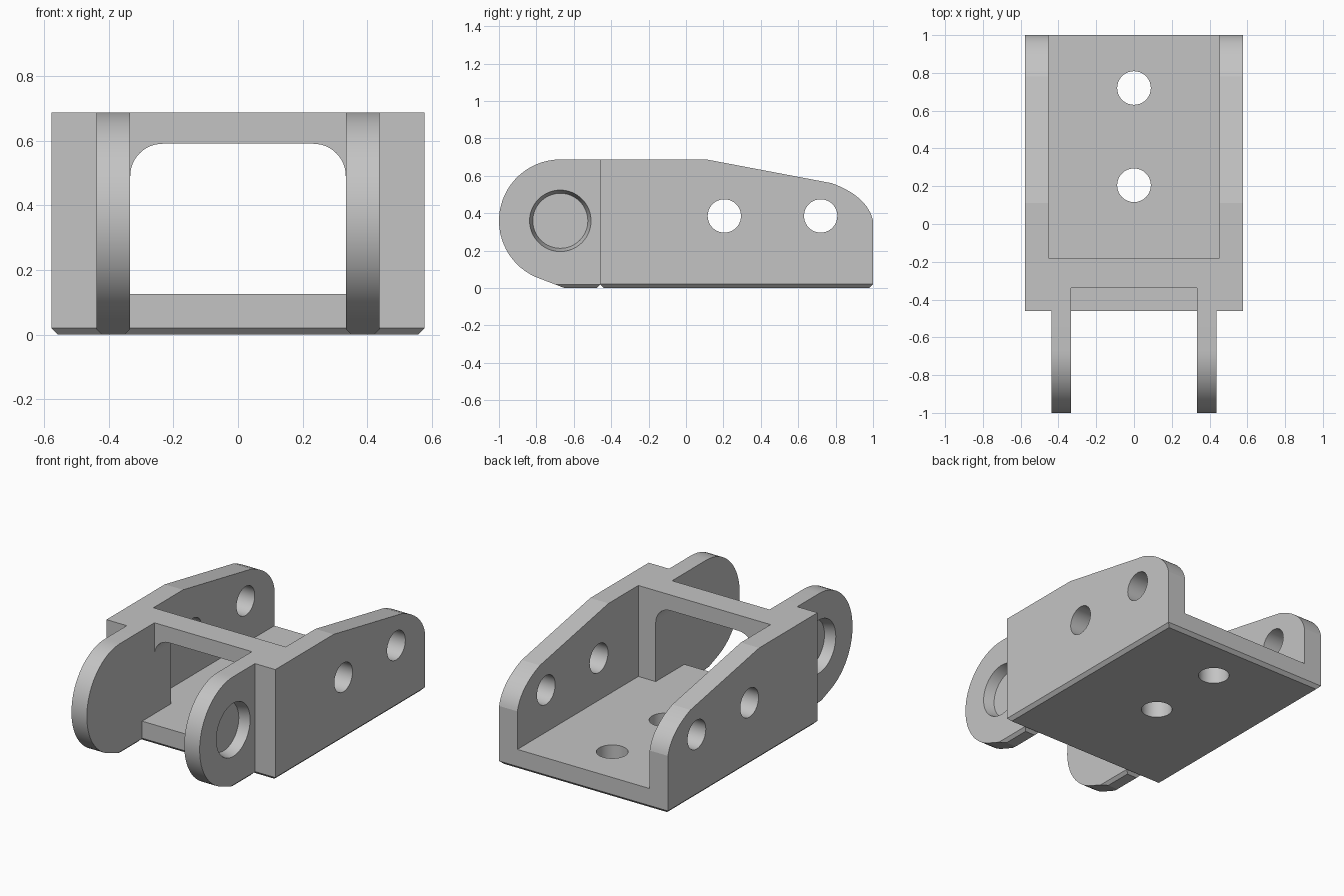
import bpy, bmesh, math
from mathutils import Vector

cube = bpy.data.objects.get("Cube")
if cube:
    bpy.data.objects.remove(cube, do_unlink=True)

GREY = (0.55, 0.55, 0.55, 1)
metal = bpy.data.materials.new("plain grey")
metal.use_nodes = True
metal.diffuse_color = GREY
metal.node_tree.nodes["Principled BSDF"].inputs["Base Color"].default_value = GREY


def make_object(name, bm):
    bmesh.ops.recalc_face_normals(bm, faces=bm.faces)
    mesh = bpy.data.meshes.new(name)
    bm.to_mesh(mesh)
    bm.free()
    mesh.materials.append(metal)
    obj = bpy.data.objects.new(name, mesh)
    bpy.context.collection.objects.link(obj)
    return obj


def prism(name, points, start, depth, chamfer=0):
    """Extrude a closed outline from the point list along the depth vector."""
    bm = bmesh.new()
    face = bm.faces.new([bm.verts.new(Vector(p) + Vector(start)) for p in points])
    new = bmesh.ops.extrude_face_region(bm, geom=[face])["geom"]
    bmesh.ops.translate(bm, vec=depth, verts=[v for v in new if isinstance(v, bmesh.types.BMVert)])
    if chamfer:
        # Chamfer only the outline of the underside
        bmesh.ops.recalc_face_normals(bm, faces=bm.faces)
        base = [f for f in bm.faces if all(v.co.z < 0.001 for v in f.verts)]
        edges = [e for f in base for e in f.edges
                 if all(g in base or g.normal.z > -0.5 for g in e.link_faces)]
        bmesh.ops.bevel(bm, geom=edges, offset=chamfer, segments=1, affect='EDGES')
    return make_object(name, bm)


def box(name, low, high):
    (x, y, z), (a, b, c) = low, high
    outline = [(x, y, z), (a, y, z), (a, b, z), (x, b, z)]
    return prism(name, outline, (0, 0, 0), (0, 0, c - z))


def circle(center, radius, axis, count=64):
    """Points of a circle around the x or z axis."""
    pts = []
    for i in range(count):
        t = math.tau * i / count
        u, v = radius * math.cos(t), radius * math.sin(t)
        pts.append(Vector(center) + Vector((0, u, v) if axis == 'x' else (u, v, 0)))
    return pts


def cone(name, center, r1, r2, depth):
    """Tapered plug running along x."""
    bm = bmesh.new()
    rings = [[bm.verts.new(p) for p in circle(c, r, 'x')]
             for c, r in ((center, r1), (Vector(center) + Vector((depth, 0, 0)), r2))]
    for i in range(len(rings[0])):
        j = (i + 1) % len(rings[0])
        bm.faces.new((rings[0][i], rings[0][j], rings[1][j], rings[1][i]))
    for ring in rings:
        bm.faces.new(ring)
    return make_object(name, bm)


def cut(obj, cutters):
    for c in cutters:
        mod = obj.modifiers.new("cut", 'BOOLEAN')
        mod.operation, mod.solver, mod.object = 'DIFFERENCE', 'EXACT', c
    bpy.context.view_layer.update()
    result = obj.evaluated_get(bpy.context.evaluated_depsgraph_get())
    mesh = bpy.data.meshes.new_from_object(result)
    obj.modifiers.clear()
    obj.data = mesh
    for c in cutters:
        bpy.data.objects.remove(c, do_unlink=True)


def finish(obj):
    bpy.ops.object.select_all(action='DESELECT')
    obj.select_set(True)
    bpy.context.view_layer.objects.active = obj
    bpy.ops.object.shade_smooth_by_angle(angle=math.radians(10))


# Channel body: side outline with sloped top and rounded rear corner
HALF, FRONT, TOP, FLOOR, INNER = 0.577, -0.46, 0.687, 0.125, 0.333
a, b, c = Vector((0, 0.78, 0.56)), Vector((0, 0.97, 0.49)), Vector((0, 1, 0.36))
curve = [a * (1 - t) ** 2 + b * 2 * t * (1 - t) + c * t * t for t in (i / 16 for i in range(17))]
outline = [(0, FRONT, 0), (0, FRONT, TOP), (0, 0.11, TOP)] + curve + [(0, 1, 0)]
body = prism("channel_body", outline, (-HALF, 0, 0), (2 * HALF, 0, 0), 0.02)

# Window through the cross wall, round at the top corners
window = [(-INNER, 0, FLOOR), (INNER, 0, FLOOR)]
for side, begin in ((1, 0), (-1, 90)):
    for i in range(13):
        t = math.radians(begin + 7.5 * i)
        window.append((side * (INNER - 0.1) + 0.1 * math.cos(t), 0, 0.49 + 0.1 * math.sin(t)))

cutters = [
    box("channel_cutter", (-0.452, -0.18, FLOOR), (0.452, 1.2, 1)),
    box("notch_cutter", (-INNER, -0.6, FLOOR), (INNER, -0.34, 1)),
    prism("window_cutter", window, (0, -0.5, 0), (0, 0.5, 0)),
]
# Bolt holes through the walls and the floor
for y in (0.205, 0.72):
    cutters.append(prism("wall_hole_cutter", circle((-1, y, 0.385), 0.089, 'x'), (0, 0, 0), (2, 0, 0)))
    cutters.append(prism("floor_hole_cutter", circle((0, y, -0.1), 0.089, 'z'), (0, 0, 0), (0, 0, 0.4)))
cut(body, cutters)
finish(body)

# Round hinge arms with a tapered blind socket on the outer face
PY, PZ, R, OUTER = -0.672, 0.359, 0.328, 0.438
arm_outline = [(0, FRONT, 0), (0, FRONT, TOP)]
for i in range(31):
    t = math.radians(90 + 161 * i / 30)
    arm_outline.append((0, PY + R * math.cos(t), PZ + R * math.sin(t)))
arm_outline.append((0, -0.65, 0))

for side, name in ((1, "left_hinge_arm"), (-1, "right_hinge_arm")):
    arm = prism(name, arm_outline, (side * INNER, 0, 0), (side * (OUTER - INNER), 0, 0), 0.018)
    socket = cone("socket_cutter", (side * (OUTER + 0.01), PY, PZ), 0.167, 0.147, -side * 0.075)
    cut(arm, [socket])
    finish(arm)
